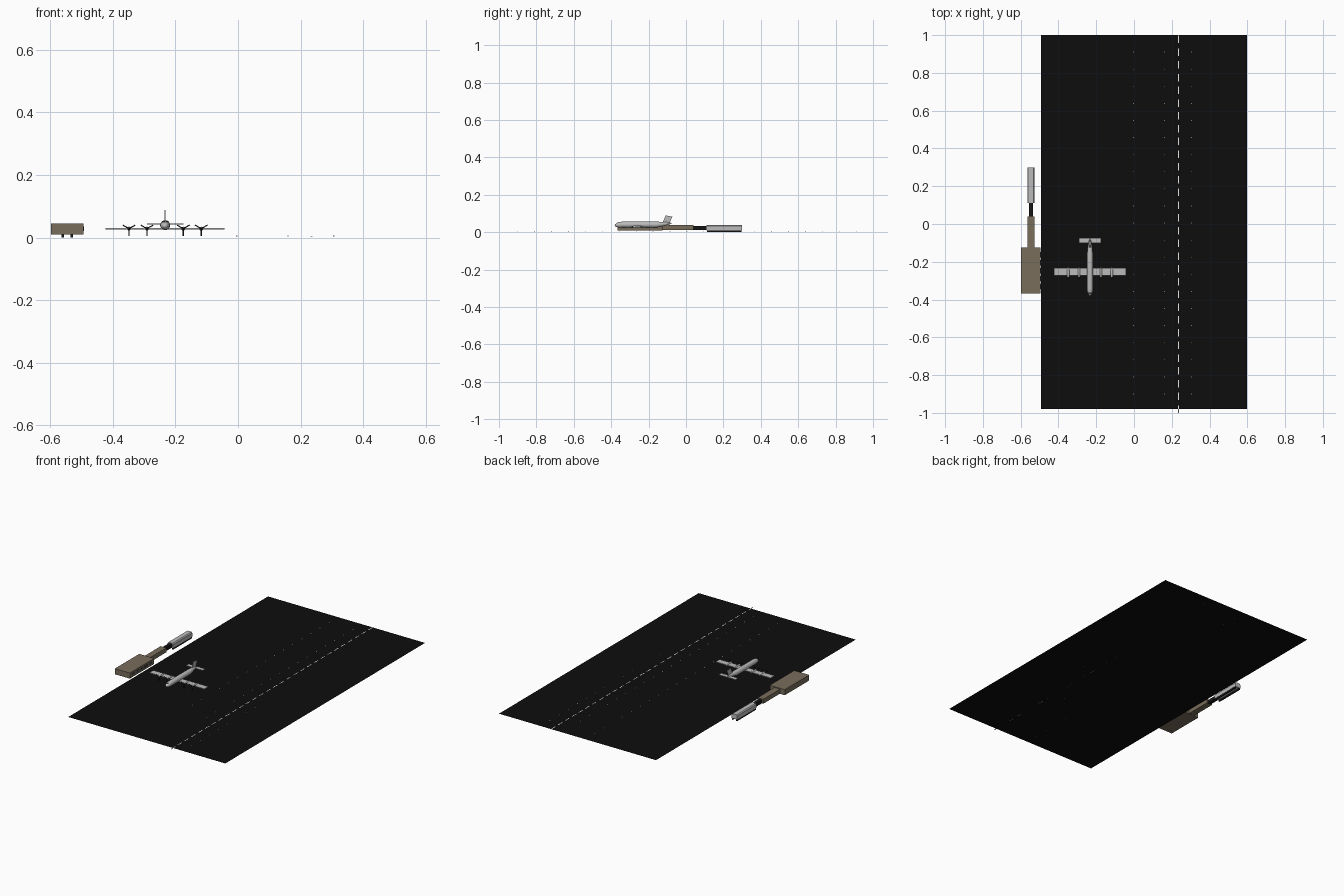
import bpy, bmesh, math
from mathutils import Matrix, Vector

if "Cube" in bpy.data.objects:
    bpy.data.objects.remove(bpy.data.objects["Cube"])


def material(name, r, g, b):
    m = bpy.data.materials.new(name)
    m.diffuse_color = (r, g, b, 1)
    m.use_nodes = True
    m.node_tree.nodes["Principled BSDF"].inputs["Base Color"].default_value = m.diffuse_color
    return m


TARMAC = material("tarmac_black", 0.004, 0.004, 0.004)
WHITE = material("marking_white", 0.8, 0.8, 0.8)
BROWN = material("building_brown", 0.19, 0.155, 0.107)
GREY = material("metal_grey", 0.5, 0.5, 0.5)
BLACK = material("rubber_black", 0.008, 0.008, 0.008)
DARK = material("dark_grey", 0.06, 0.06, 0.065)


def finish(name, bm, mat, smooth=False):
    bmesh.ops.recalc_face_normals(bm, faces=bm.faces)
    me = bpy.data.meshes.new(name)
    bm.to_mesh(me)
    bm.free()
    me.materials.append(mat)
    ob = bpy.data.objects.new(name, me)
    bpy.context.collection.objects.link(ob)
    if smooth:
        bpy.ops.object.select_all(action='DESELECT')
        ob.select_set(True)
        bpy.context.view_layer.objects.active = ob
        bpy.ops.object.shade_smooth_by_angle(angle=math.radians(40))
    return ob


def add_box(bm, x0, x1, y0, y1, z0, z1):
    mat = Matrix.Translation(((x0 + x1) / 2, (y0 + y1) / 2, (z0 + z1) / 2))
    mat = mat @ Matrix.Diagonal((x1 - x0, y1 - y0, z1 - z0, 1))
    bmesh.ops.create_cube(bm, size=1, matrix=mat)


def boxes(name, mat, *dims):
    bm = bmesh.new()
    for d in dims:
        add_box(bm, *d)
    return finish(name, bm, mat)


def prism(bm, pts, direction):
    """Extrude a closed outline along a direction."""
    f = bm.faces.new([bm.verts.new(p) for p in pts])
    new = bmesh.ops.extrude_face_region(bm, geom=[f])["geom"]
    bmesh.ops.translate(bm, vec=direction,
                        verts=[v for v in new if isinstance(v, bmesh.types.BMVert)])


def lathe(bm, x, profile, n):
    """Rings of (y, z, radius) along y, closed at both ends."""
    rings = []
    for y, z, r in profile:
        rings.append([bm.verts.new((x + r * math.cos(2 * math.pi * i / n), y,
                                    z + r * math.sin(2 * math.pi * i / n))) for i in range(n)])
    for a, b in zip(rings, rings[1:]):
        for i in range(n):
            bm.faces.new((a[i], a[(i + 1) % n], b[(i + 1) % n], b[i]))
    bm.faces.new(rings[0])
    bm.faces.new(rings[-1])


# Apron and runway sheet
GZ = 0.004
bm = bmesh.new()
bm.faces.new([bm.verts.new(p) for p in
              ((-0.492, -0.98, GZ), (0.598, -0.98, GZ), (0.598, 1, GZ), (-0.492, 1, GZ))])
finish("runway_ground", bm, TARMAC)

# Dashed centre line
bm = bmesh.new()
for i in range(30):
    y = -1.0 + i * 0.0675
    add_box(bm, 0.2325, 0.2375, y, min(y + 0.04, 1.0), GZ, GZ + 0.0006)
finish("centre_line_dashes", bm, WHITE)

# Three rows of small lights
bm = bmesh.new()
for x in (-0.004, 0.16, 0.306):
    for i in range(21):
        y = -0.9 + i * 0.0905
        add_box(bm, x - 0.002, x + 0.002, y - 0.002, y + 0.002, GZ, GZ + 0.003)
finish("runway_lights", bm, WHITE)

# Terminal building with fixed walkway
boxes("terminal_building", BROWN, (-0.598, -0.494, -0.367, -0.125, 0.01, 0.045))
boxes("fixed_walkway", BROWN, (-0.565, -0.526, -0.125, 0.04, 0.011, 0.039))
bm = bmesh.new()
for i in range(5):
    y = -0.345 + i * 0.042
    add_box(bm, -0.494, -0.4925, y, y + 0.028, 0.021, 0.035)
finish("terminal_windows", bm, DARK)

# Flexible joint and outer cabin
boxes("walkway_joint", BLACK, (-0.556, -0.535, 0.04, 0.11, 0.012, 0.034))
bm = bmesh.new()
xs = (-0.565, -0.565, -0.560, -0.532, -0.527, -0.527)
zs = (0.010, 0.033, 0.039, 0.039, 0.033, 0.010)
prism(bm, [(x, 0.11, z) for x, z in zip(xs, zs)], Vector((0, 0.19, 0)))
finish("walkway_cabin", bm, GREY)
boxes("cabin_rails", BLACK,
      (-0.564, -0.557, 0.112, 0.298, 0, 0.01), (-0.535, -0.528, 0.112, 0.298, 0, 0.01))

# Aircraft fuselage
CX = -0.233
bm = bmesh.new()
lathe(bm, CX, [(-0.381, 0.037, 0.002), (-0.378, 0.037, 0.006), (-0.370, 0.038, 0.011),
               (-0.358, 0.039, 0.0145), (-0.342, 0.040, 0.016), (-0.16, 0.040, 0.016),
               (-0.125, 0.043, 0.012), (-0.095, 0.046, 0.007), (-0.082, 0.047, 0.003)], 20)
finish("fuselage", bm, GREY, True)

# Cockpit glass
bm = bmesh.new()
for s in (-1, 1):
    x = CX + s * 0.0045
    prism(bm, [(x - 0.0035, -0.371, 0.0478), (x + 0.0035, -0.371, 0.0478),
               (x + 0.0035, -0.362, 0.0522), (x - 0.0035, -0.362, 0.0522)],
          Vector((0, -0.0006, 0.0012)))
finish("cockpit_windows", bm, DARK)

# Wings, tailplane and swept fin
boxes("main_wing", GREY, (CX - 0.1905, CX + 0.1905, -0.272, -0.234, 0.0265, 0.0305))
boxes("tailplane", GREY, (CX - 0.058, CX + 0.058, -0.100, -0.075, 0.0425, 0.0455))
bm = bmesh.new()
prism(bm, [(CX - 0.002, -0.129, 0.044), (CX - 0.002, -0.090, 0.044),
           (CX - 0.002, -0.073, 0.083), (CX - 0.002, -0.108, 0.089)], Vector((0.004, 0, 0)))
finish("tail_fin", bm, GREY)

# Four engines with three-bladed propellers
engines, props = bmesh.new(), bmesh.new()
for dx in (-0.1155, -0.058, 0.058, 0.1155):
    x, z = CX + dx, 0.0285
    lathe(engines, x, [(-0.284, z, 0.004), (-0.278, z, 0.0065),
                       (-0.245, z, 0.0065), (-0.228, z, 0.003)], 12)
    lathe(props, x, [(-0.291, z, 0.0008), (-0.287, z, 0.003), (-0.284, z, 0.0035)], 10)
    for k in range(3):
        start = len(props.verts)
        add_box(props, -0.0018, 0.0018, -0.287, -0.285, 0, 0.0235)
        props.verts.ensure_lookup_table()
        turn = Matrix.Translation((x, 0, z)) @ Matrix.Rotation(
            math.radians(60 + 120 * k), 4, 'Y')
        bmesh.ops.transform(props, matrix=turn, verts=props.verts[start:])
finish("engines", engines, GREY, True)
finish("propellers", props, BLACK)
